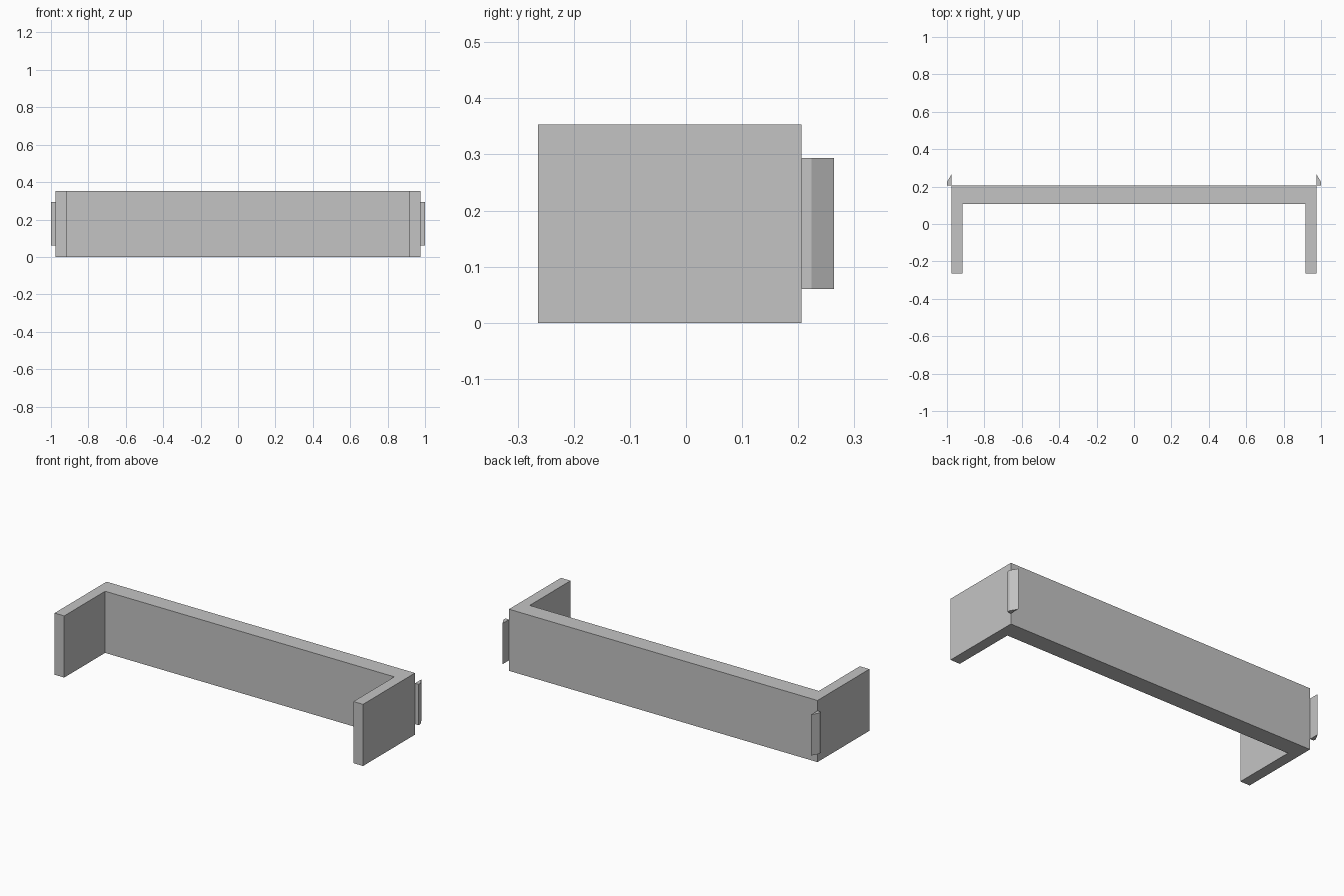
import bpy
import bmesh

cube = bpy.data.objects.get("Cube")
if cube:
    bpy.data.objects.remove(cube, do_unlink=True)

grey = bpy.data.materials.new("plain grey")
colour = (0.55, 0.55, 0.55, 1)
grey.diffuse_color = colour
grey.use_nodes = True
grey.node_tree.nodes["Principled BSDF"].inputs["Base Color"].default_value = colour


def extrude_outline(name, outline, bottom, top):
    """Raise a flat outline into a solid between two heights."""
    bm = bmesh.new()
    face = bm.faces.new([bm.verts.new((x, y, bottom)) for x, y in outline])
    raised = bmesh.ops.extrude_face_region(bm, geom=[face])["geom"]
    verts = [v for v in raised if isinstance(v, bmesh.types.BMVert)]
    bmesh.ops.translate(bm, verts=verts, vec=(0, 0, top - bottom))
    bmesh.ops.recalc_face_normals(bm, faces=bm.faces)
    mesh = bpy.data.meshes.new(name)
    bm.to_mesh(mesh)
    bm.free()
    mesh.materials.append(grey)
    obj = bpy.data.objects.new(name, mesh)
    bpy.context.collection.objects.link(obj)
    return obj


# U-shaped body: a thick back wall with two thinner side arms
outer, inner = 0.977, 0.916
front, wall_front, back = -0.264, 0.106, 0.206
half = [(outer, back), (outer, front), (inner, front), (inner, wall_front)]
extrude_outline("bracket_body", half + [(-x, y) for x, y in reversed(half)], 0, 0.353)

# Chamfered clip tabs on the outer rear corners
for name, side in (("left_clip", 1), ("right_clip", -1)):
    tab = [(outer, back), (1, back), (1, 0.224), (outer, 0.264)]
    extrude_outline(name, [(side * x, y) for x, y in tab], 0.06, 0.294)
